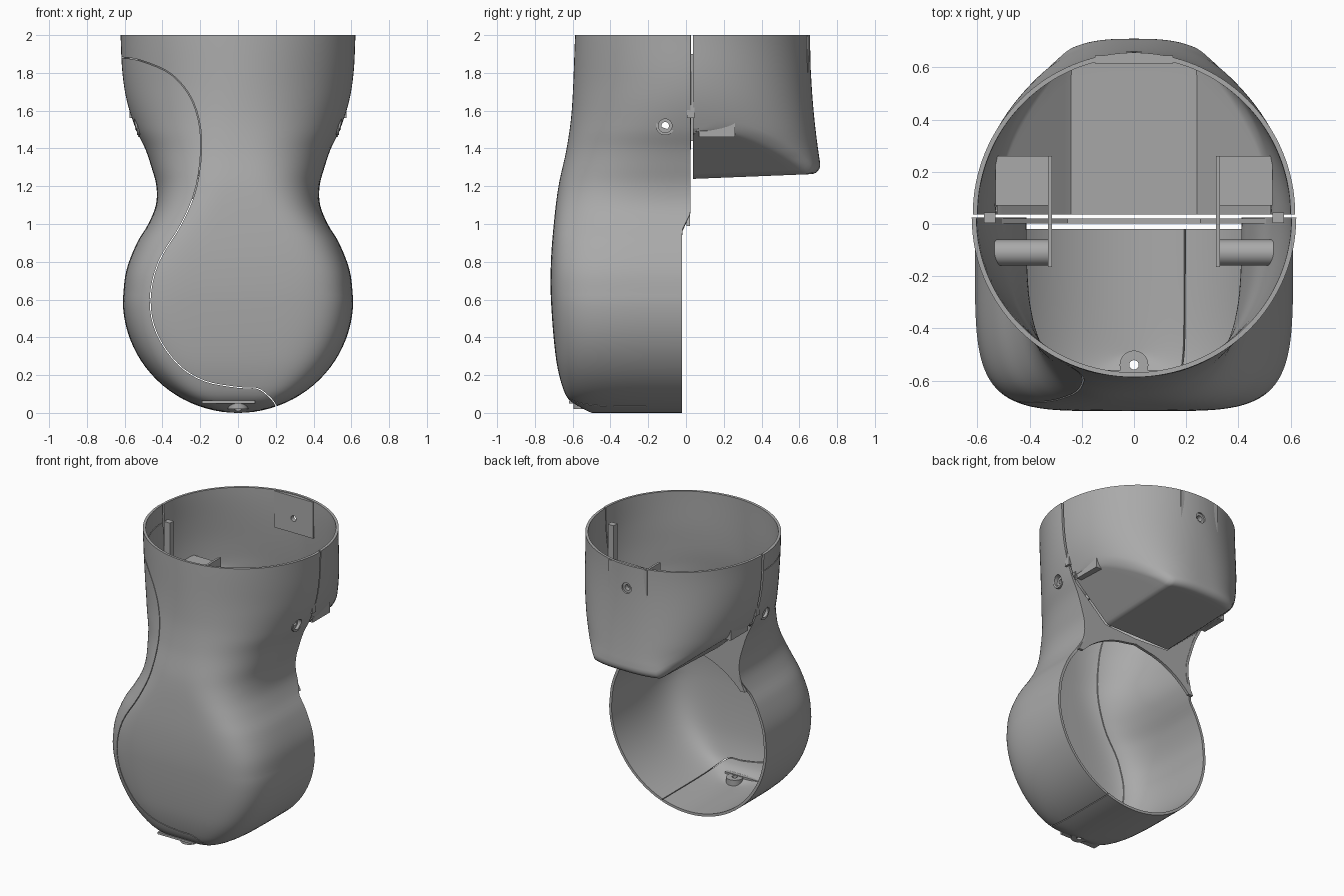
import bpy, bmesh, math
from mathutils import Vector

cube = bpy.data.objects.get("Cube")
if cube:
    bpy.data.objects.remove(cube, do_unlink=True)

grey = bpy.data.materials.new("plain grey")
grey.use_nodes = True
grey.diffuse_color = (0.4, 0.4, 0.4, 1)
grey.node_tree.nodes["Principled BSDF"].inputs["Base Color"].default_value = (0.4, 0.4, 0.4, 1)


def smooth_table(points, v):
    """Cubic interpolation through (key, value) points."""
    v = min(max(v, points[0][0]), points[-1][0])
    slopes = []
    for i in range(len(points)):
        a, b = points[max(i - 1, 0)], points[min(i + 1, len(points) - 1)]
        slopes.append((b[1] - a[1]) / (b[0] - a[0]))
    for i in range(len(points) - 1):
        (k0, v0), (k1, v1) = points[i], points[i + 1]
        if v <= k1:
            h = k1 - k0
            t = (v - k0) / h
            return (v0 * (2 * t**3 - 3 * t**2 + 1) + h * slopes[i] * (t**3 - 2 * t**2 + t)
                    + v1 * (3 * t**2 - 2 * t**3) + h * slopes[i + 1] * (t**3 - t**2))
    return points[-1][1]


def activate(obj):
    bpy.ops.object.select_all(action='DESELECT')
    obj.select_set(True)
    bpy.context.view_layer.objects.active = obj


def apply_mod(obj, kind, **settings):
    mod = obj.modifiers.new(kind.lower(), kind)
    for key, value in settings.items():
        setattr(mod, key, value)
    activate(obj)
    bpy.ops.object.modifier_apply(modifier=mod.name)


def finish(obj):
    activate(obj)
    bpy.ops.object.shade_smooth_by_angle(angle=math.radians(35))


def make(name, bm):
    mesh = bpy.data.meshes.new(name)
    bm.to_mesh(mesh)
    bm.free()
    obj = bpy.data.objects.new(name, mesh)
    bpy.context.collection.objects.link(obj)
    mesh.materials.append(grey)
    return obj


def sheet(name, rows, thickness, offset=-1):
    """Skin a grid of points and give it a wall thickness."""
    bm = bmesh.new()
    grid = [[bm.verts.new(p) for p in row] for row in rows]
    for a, b in zip(grid, grid[1:]):
        for j in range(len(a) - 1):
            bm.faces.new((a[j], b[j], b[j + 1], a[j + 1]))
    bmesh.ops.remove_doubles(bm, verts=bm.verts, dist=0.0004)
    obj = make(name, bm)
    apply_mod(obj, 'SOLIDIFY', thickness=thickness, offset=offset)
    return obj


def box(name, low, high):
    bm = bmesh.new()
    bmesh.ops.create_cube(bm, size=1)
    low, high = Vector(low), Vector(high)
    for v in bm.verts:
        v.co = (low + high) / 2 + v.co * (high - low)
    return make(name, bm)


def rod(name, start, end, radius):
    bm = bmesh.new()
    bmesh.ops.create_cone(bm, cap_ends=True, segments=32, radius1=radius, radius2=radius,
                          depth=(Vector(end) - Vector(start)).length)
    turn = (Vector(end) - Vector(start)).to_track_quat('Z', 'Y')
    for v in bm.verts:
        v.co = turn @ v.co + (Vector(start) + Vector(end)) / 2
    return make(name, bm)


def cut(obj, cutter):
    apply_mod(obj, 'BOOLEAN', operation='DIFFERENCE', solver='EXACT', object=cutter)


def power(v, e):
    return math.copysign(abs(v) ** e, v)


# Body measurements by height: half width, front depth, squareness, rear edge
WIDTH = [(0.6, .61), (.75, .592), (.9, .535), (1.0, .475), (1.1, .435), (1.2, .432),
         (1.3, .458), (1.4, .492), (1.5, .54), (1.65, .588), (1.8, .612), (2, .622)]
FRONT = [(0, .5), (.03, .56), (.07, .62), (.15, .658), (.3, .69), (.6, .715), (.8, .715),
         (1.0, .7), (1.2, .675), (1.4, .632), (1.6, .605), (2, .587)]
SQUARE = [(0, 5), (.7, 5), (1.0, 4.2), (1.2, 3), (1.45, 2.3), (1.7, 2), (2, 2)]


def half_width(z):
    if z < .6:
        return .61 * math.sqrt(max(0, 1 - ((.6 - z) / .6) ** 2))
    return smooth_table(WIDTH, z)


def rear_edge(z):
    return -.02 + .045 * min(max((z - .97) / .09, 0), 1)


# Front shell: round drum below, narrow neck, open tube above
heights = [.6 - .6 * math.cos(math.pi / 2 * i / 22) for i in range(23)]
heights += [.6 + 1.4 * i / 56 for i in range(1, 57)]
rows = []
for z in heights:
    w, back, e = half_width(z), rear_edge(z), 2 / smooth_table(SQUARE, z)
    depth = back + smooth_table(FRONT, z)
    rows.append([(w * power(math.cos(t), e), back - depth * abs(math.sin(t)) ** e, z)
                 for t in (math.pi * j / 64 for j in range(65))])
front_shell = sheet("front_shell", rows, .018)


# Rear cup: tube wall that flares into a sloped, rounded floor
def cup_wall(t, z):
    u = (2 - z) / .75
    e = 2 / (2 + u * u)
    return (max(half_width(z) - .004, .47) * power(math.cos(t), e),
            .037 + (.62 + .065 * u * u) * abs(math.sin(t)) ** e)


def floor_height(x, y):
    return 1.235 + .04 * y + .9 * max(0, abs(x) - .25)


columns = []
for j in range(65):
    t = math.pi * j / 64
    low = 1.4
    for _ in range(25):
        low = (low + floor_height(*cup_wall(t, low))) / 2
    r = min(.06, .4 * (cup_wall(t, low)[1] - .037))
    column = [(*cup_wall(t, z), z) for z in (2 + (low + r - 2) * i / 16 for i in range(17))]
    for i in range(1, 7):
        a = math.pi / 2 * i / 6
        z = low + r * (1 - math.sin(a))
        x, y = cup_wall(t, z)
        column.append((x, y - r * (1 - math.cos(a)), z))
    x, y, z = column[-1]
    for i in range(1, 9):
        yy = y + (.037 - y) * i / 8
        column.append((x, yy, z + .04 * (yy - y)))
    columns.append(column)
rear_cup = sheet("rear_cup", list(zip(*columns)), .018)

# Web closing the neck between the drum opening and the cup floor
for side, label in ((1, "left"), (-1, "right")):
    rows = []
    for i in range(41):
        z = .99 + .51 * i / 40
        outer = half_width(z) - .008
        inner = math.sqrt(max(0, .585 ** 2 - (z - .6) ** 2))
        if z > 1.24:
            inner = .25 + (z - 1.24) / .9
        rows.append([(side * min(inner, outer - .002), .012, z), (side * outer, .012, z)])
    sheet("neck_web_" + label, rows, .02, 0)

# Seam between the side cover and the main body
SEAM = [(-.7, 1.88), (-.6, 1.88), (-.5, 1.86), (-.35, 1.79), (-.24, 1.65), (-.195, 1.45),
        (-.22, 1.2), (-.3, 1.0), (-.42, .8), (-.465, .6), (-.43, .42), (-.32, .26),
        (-.18, .17), (0, .135), (.1, .13), (.16, .09), (.2, .04), (.23, -.05)]
xs = [(i, p[0]) for i, p in enumerate(SEAM)]
zs = [(i, p[1]) for i, p in enumerate(SEAM)]
steps = [i / 4 for i in range(4 * (len(SEAM) - 1) + 1)]
path = [(smooth_table(xs, s), smooth_table(zs, s)) for s in steps]
seam_cutter = sheet("seam_cutter", [[(x, -1, z), (x, .01, z)] for x, z in path], .005, 0)
cut(front_shell, seam_cutter)

# Screw brackets inside the neck, one each side
side_drill = rod("side_drill", (-1, -.11, 1.52), (1, -.11, 1.52), .02)
for s, label in ((1, "left"), (-1, "right")):
    counterbore = rod("counterbore", (s * .515, -.11, 1.52), (s * .8, -.11, 1.52), .036)
    boss = rod("screw_boss_" + label, (s * .32, -.11, 1.52), (s * .535, -.11, 1.52), .05)
    plate = box("bracket_plate_" + label, (s * .315, -.165, 1.44), (s * .33, .26, 1.62))
    box("bracket_block_" + label, (s * .33, .07, 1.46), (s * .53, .26, 1.58))
    box("seam_lip_" + label, (s * .53, .004, 1.56), (s * .575, .045, 1.9))
    for part in (boss, plate):
        cut(part, side_drill)
    for part in (boss, front_shell):
        cut(part, counterbore)
    finish(boss)
    bpy.data.objects.remove(counterbore, do_unlink=True)

# Rear screw pad and its hole
rear_pad = box("rear_pad", (-.15, .615, 1.74), (.15, .645, 1.995))
rear_drill = rod("rear_drill", (0, .5, 1.84), (0, .9, 1.84), .02)
rear_bore = rod("rear_bore", (0, .648, 1.84), (0, .9, 1.84), .036)
for part in (rear_pad, rear_cup):
    cut(part, rear_drill)
cut(rear_cup, rear_bore)

# Bottom screw boss, hole and front tab
bottom_boss = rod("bottom_boss", (0, -.54, .02), (0, -.54, .06), .055)
bottom_drill = rod("bottom_drill", (0, -.54, -.1), (0, -.54, .2), .018)
for part in (bottom_boss, front_shell):
    cut(part, bottom_drill)
box("bottom_tab", (-.19, -.62, .05), (.09, -.56, .065))

for helper in (seam_cutter, side_drill, rear_drill, rear_bore, bottom_drill):
    bpy.data.objects.remove(helper, do_unlink=True)
for part in (front_shell, rear_cup, bottom_boss):
    finish(part)
